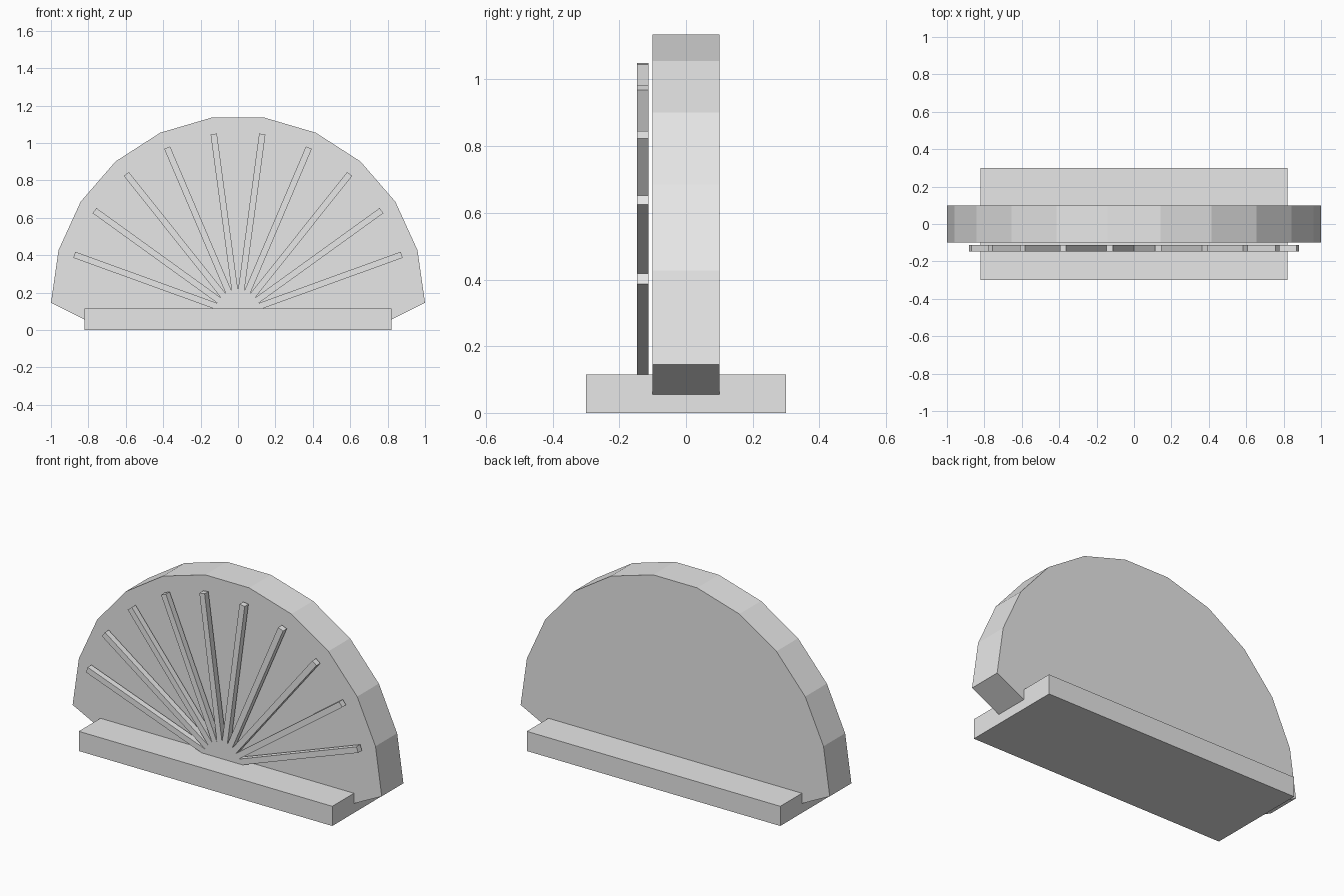
import bpy, bmesh
from math import sin, cos, pi, atan2, hypot
from mathutils import Matrix

cube = bpy.data.objects.get("Cube")
if cube:
    bpy.data.objects.remove(cube, do_unlink=True)

grey = bpy.data.materials.new("light grey")
grey.use_nodes = True
grey.diffuse_color = (0.8, 0.8, 0.8, 1)
grey.node_tree.nodes["Principled BSDF"].inputs["Base Color"].default_value = (0.8, 0.8, 0.8, 1)


def finish(name, bm):
    bmesh.ops.recalc_face_normals(bm, faces=bm.faces)
    mesh = bpy.data.meshes.new(name)
    bm.to_mesh(mesh)
    bm.free()
    mesh.materials.append(grey)
    obj = bpy.data.objects.new(name, mesh)
    bpy.context.collection.objects.link(obj)
    return obj


def box(name, size, matrix):
    bm = bmesh.new()
    bmesh.ops.create_cube(bm, size=1, matrix=matrix @ Matrix.Diagonal((*size, 1)))
    return finish(name, bm)


SEGMENTS = 11
CENTRE_Z = 0.145
HINGE_Z = 0.085

# Base slab
box("base", (1.64, 0.6, 0.115), Matrix.Translation((0, 0, 0.0575)))

# Fan panel: faceted half disc whose lower corners slope into the base
profile = [(cos(pi * i / SEGMENTS), CENTRE_Z + sin(pi * i / SEGMENTS))
           for i in range(SEGMENTS + 1)]
profile += [(-0.76, 0.025), (0.76, 0.025)]
bm = bmesh.new()
face = bm.faces.new([bm.verts.new((x, -0.1, z)) for x, z in profile])
extruded = bmesh.ops.extrude_face_region(bm, geom=[face])["geom"]
bmesh.ops.translate(bm, vec=(0, 0.2, 0),
                    verts=[v for v in extruded if isinstance(v, bmesh.types.BMVert)])
finish("fan_panel", bm)

# Ribs: thin bars from the hinge towards each inner corner of the fan
for i in range(1, SEGMENTS):
    angle = pi * i / SEGMENTS
    dx = 0.912 * cos(angle)
    dz = CENTRE_Z + 0.912 * sin(angle) - HINGE_Z
    place = (Matrix.Translation((dx / 2, -0.13, HINGE_Z + dz / 2))
             @ Matrix.Rotation(-atan2(dz, dx), 4, 'Y'))
    box(f"rib_{i}", (hypot(dx, dz), 0.035, 0.034), place)
